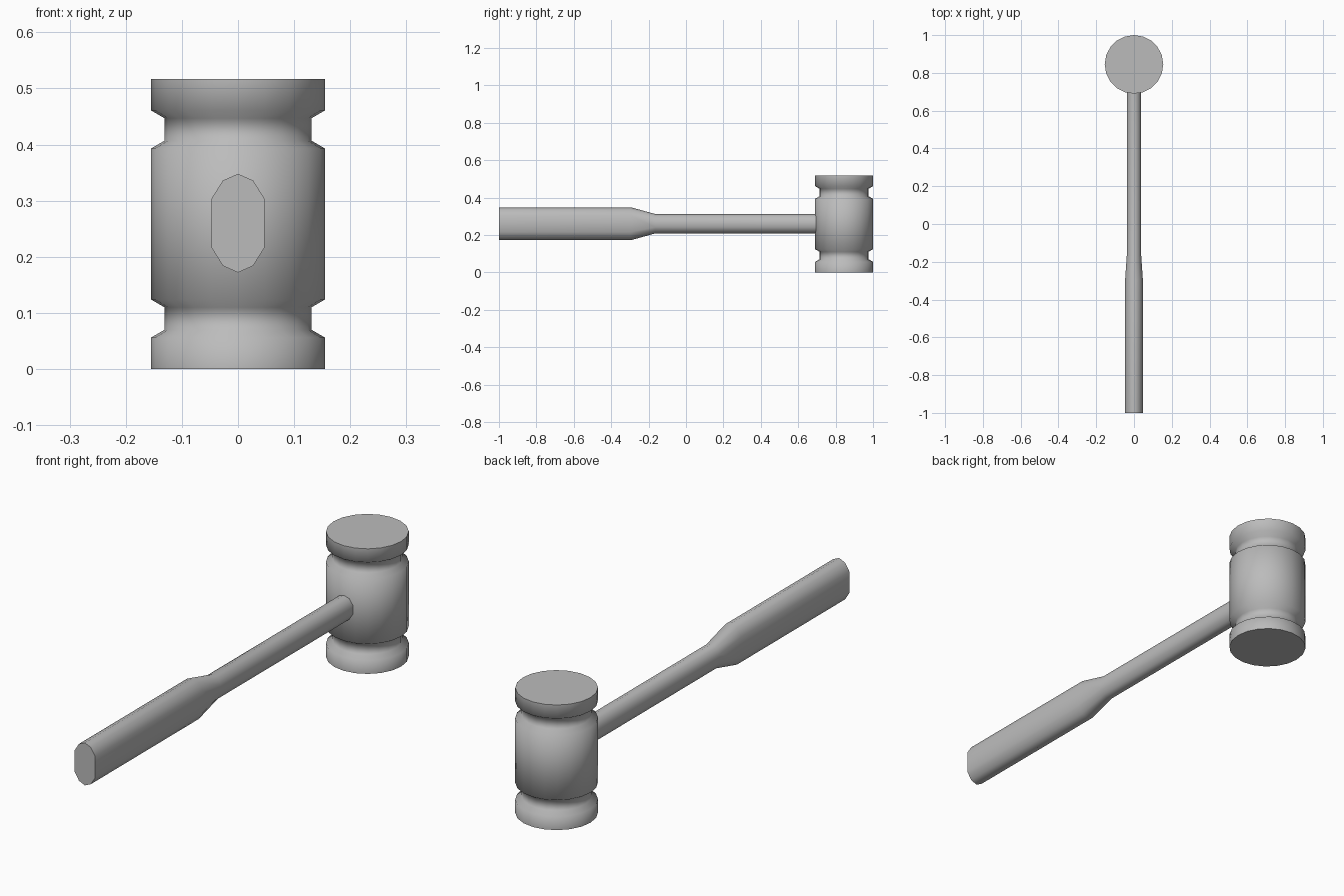
import bpy, bmesh
from math import cos, sin, pi, radians

cube = bpy.data.objects.get("Cube")
if cube:
    bpy.data.objects.remove(cube, do_unlink=True)

grey = bpy.data.materials.new("plain_grey")
grey.use_nodes = True
grey.diffuse_color = (0.5, 0.5, 0.5, 1)
grey.node_tree.nodes["Principled BSDF"].inputs["Base Color"].default_value = (0.5, 0.5, 0.5, 1)


def loft(name, rings, smooth_angle):
    """Skin a list of equal-length rings and cap both ends."""
    bm = bmesh.new()
    loops = [[bm.verts.new(p) for p in ring] for ring in rings]
    n = len(loops[0])
    for a, b in zip(loops, loops[1:]):
        for i in range(n):
            j = (i + 1) % n
            bm.faces.new((a[i], a[j], b[j], b[i]))
    bm.faces.new(loops[0])
    bm.faces.new(loops[-1])
    bmesh.ops.recalc_face_normals(bm, faces=bm.faces)
    mesh = bpy.data.meshes.new(name)
    bm.to_mesh(mesh)
    bm.free()
    mesh.materials.append(grey)
    obj = bpy.data.objects.new(name, mesh)
    bpy.context.collection.objects.link(obj)
    bpy.ops.object.select_all(action='DESELECT')
    obj.select_set(True)
    bpy.context.view_layer.objects.active = obj
    bpy.ops.object.shade_smooth_by_angle(angle=radians(smooth_angle))
    return obj


# Mallet head: turned barrel with two grooves, mirrored about mid height
HEIGHT, HEAD_Y, SIDES = 0.517, 0.845, 20
R, GROOVE = 0.155, 0.131
lower = [(R, 0), (R, 0.056), (GROOVE, 0.07), (GROOVE, 0.11), (R, 0.124)]
profile = lower + [(r, HEIGHT - z) for r, z in reversed(lower)]
loft("mallet_head",
     [[(r * cos(2 * pi * i / SIDES), HEAD_Y + r * sin(2 * pi * i / SIDES), z)
       for i in range(SIDES)] for r, z in profile], 65)


# Handle: ten-sided sections, round shaft swelling to a tall flat grip
def section(y, top, shoulder, side):
    quarter = [(0, top), shoulder, side]
    right = quarter + [(x, -z) for x, z in reversed(quarter)]
    left = [(-x, z) for x, z in reversed(right[1:-1])]
    return [(x, y, 0.26 + z) for x, z in right + left]


grip = (0.088, (0.027, 0.076), (0.047, 0.044))
shaft = (0.052, (0.023, 0.043), (0.038, 0.018))
loft("handle", [section(-1, *grip), section(-0.295, *grip),
                section(-0.165, *shaft), section(0.78, *shaft)], 50)
